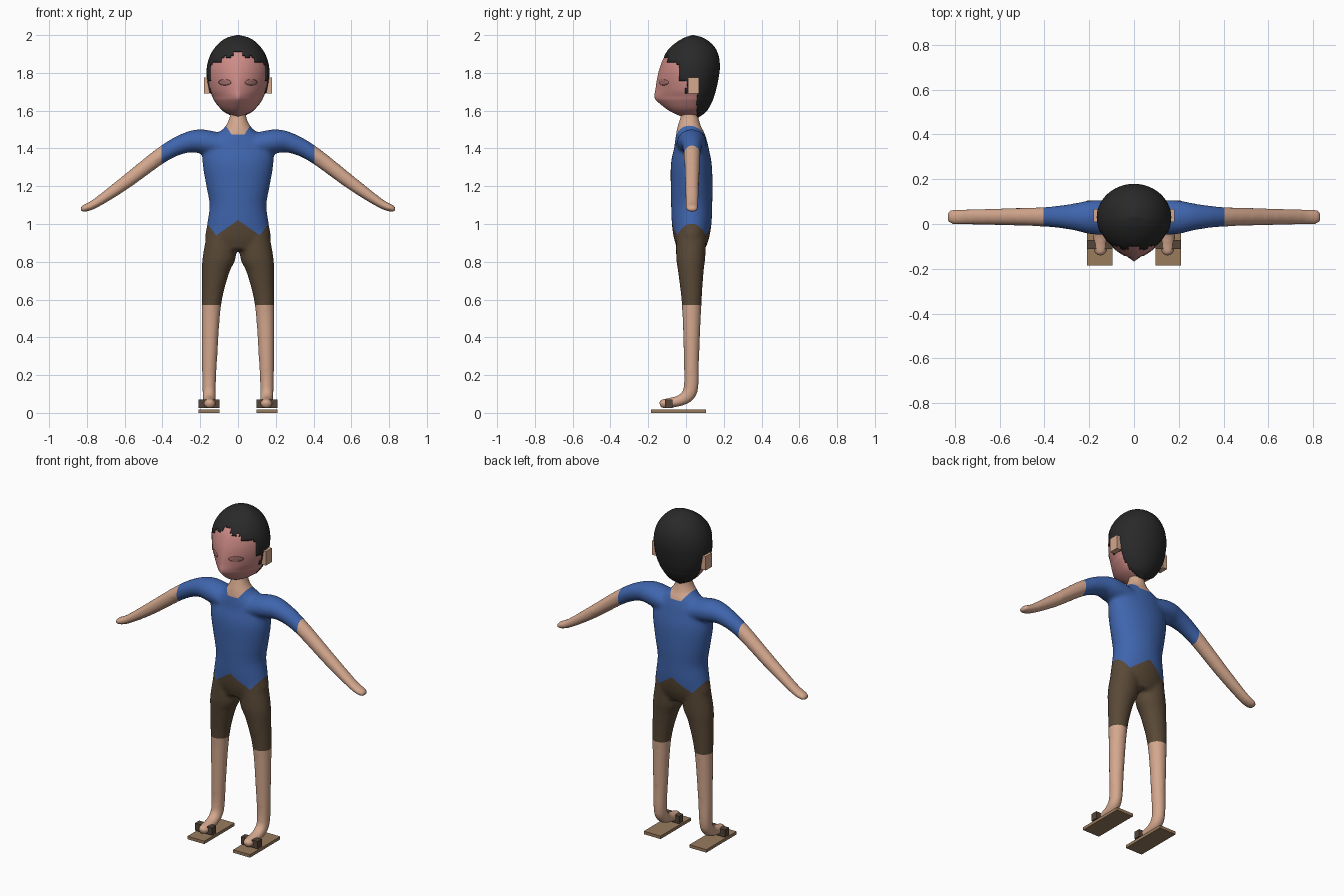
import bpy, bmesh, math
from mathutils import Vector
from mathutils.bvhtree import BVHTree

cube = bpy.data.objects.get("Cube")
if cube:
    bpy.data.objects.remove(cube, do_unlink=True)


def material(name, *rgb):
    m = bpy.data.materials.new(name)
    m.use_nodes = True
    m.diffuse_color = (*rgb, 1)
    bsdf = m.node_tree.nodes["Principled BSDF"]
    bsdf.inputs["Base Color"].default_value = (*rgb, 1)
    bsdf.inputs["Roughness"].default_value = 0.8
    return m


SKIN = material("skin", 0.66, 0.39, 0.27)
FACE = material("rosy face", 0.62, 0.26, 0.24)
EYE = material("eye", 0.38, 0.17, 0.16)
HAIR = material("black hair", 0.022, 0.022, 0.022)
SHIRT = material("blue shirt", 0.05, 0.13, 0.42)
SHORTS = material("brown shorts", 0.1, 0.066, 0.037)
SOLE = material("tan sole", 0.32, 0.2, 0.11)
STRAP = material("dark strap", 0.09, 0.06, 0.04)


def make(name, bm, mats, smooth=True):
    bmesh.ops.recalc_face_normals(bm, faces=bm.faces)
    me = bpy.data.meshes.new(name)
    bm.to_mesh(me)
    bm.free()
    for m in mats:
        me.materials.append(m)
    for p in me.polygons:
        p.use_smooth = smooth
    ob = bpy.data.objects.new(name, me)
    bpy.context.collection.objects.link(ob)
    return ob


def skin_rings(bm, rings):
    """Join closed loops of points with quads and cap both ends."""
    loops = [[bm.verts.new(p) for p in r] for r in rings]
    n = len(loops[0])
    for a, b in zip(loops, loops[1:]):
        for i in range(n):
            j = (i + 1) % n
            bm.faces.new((a[i], a[j], b[j], b[i]))
    bm.faces.new(loops[0][::-1])
    bm.faces.new(loops[-1])


def catmull(rows, steps):
    """Smoothly resample rows of numbers."""
    out = []
    for i in range(len(rows) - 1):
        quad = [rows[max(i - 1, 0)], rows[i], rows[i + 1], rows[min(i + 2, len(rows) - 1)]]
        for s in range(steps):
            t = s / steps
            out.append([b + 0.5 * t * (c - a + t * (2*a - 5*b + 4*c - d + t * (3*(b - c) + d - a)))
                        for a, b, c, d in zip(*quad)])
    return out + [list(rows[-1])]


def tube(bm, rows, side, segs=32):
    """Rows of x, y, z, radius along side, radius across."""
    rows = catmull(rows, 5)
    centres = [Vector(r[:3]) for r in rows]
    rings = []
    for i, r in enumerate(rows):
        t = centres[min(i + 1, len(rows) - 1)] - centres[max(i - 1, 0)]
        across = t.cross(side).normalized()
        rings.append([centres[i] + side * r[3] * math.cos(a) + across * r[4] * math.sin(a)
                      for a in (k * math.tau / segs for k in range(segs))])
    skin_rings(bm, rings)


X, Y = Vector((1, 0, 0)), Vector((0, 1, 0))

# Torso and neck, then legs with feet and arms, fused into one body
bm = bmesh.new()
tube(bm, [(0, .025, .86, .12, .07), (0, .028, .92, .172, .092), (0, .03, 1.0, .163, .105),
          (0, .03, 1.1, .151, .109), (0, .03, 1.2, .168, .111), (0, .028, 1.32, .188, .108),
          (0, .028, 1.4, .185, .092), (0, .023, 1.46, .14, .08), (0, .018, 1.5, .082, .068),
          (0, .018, 1.54, .054, .055), (0, .02, 1.58, .042, .045), (0, .02, 1.63, .04, .04)], X)
for s in (1, -1):
    tube(bm, [(s*.085, .028, .95, .08, .08), (s*.1, .025, .82, .088, .077),
              (s*.119, .026, .74, .072, .067), (s*.141, .03, .57, .052, .052),
              (s*.15, .029, .3, .041, .041), (s*.153, .028, .15, .036, .039),
              (s*.153, .012, .095, .035, .037), (s*.152, -.03, .066, .034, .03),
              (s*.15, -.085, .053, .033, .027), (s*.15, -.125, .048, .03, .025),
              (s*.15, -.14, .046, .018, .014)], X)
    tube(bm, [(s*.06, .028, 1.41, .08, .06), (s*.19, .03, 1.437, .076, .064),
              (s*.28, .032, 1.428, .058, .053), (s*.4, .032, 1.368, .044, .043),
              (s*.6, .032, 1.217, .038, .036), (s*.75, .032, 1.112, .035, .025),
              (s*.81, .032, 1.084, .034, .02), (s*.834, .032, 1.077, .022, .011)], Y)
rough = make("body_rough", bm, [])
mod = rough.modifiers.new("fuse", 'REMESH')
mod.mode = 'VOXEL'
mod.voxel_size = 0.01
mod = rough.modifiers.new("relax", 'SMOOTH')
mod.factor = 0.5
mod.iterations = 8
fused = bpy.data.meshes.new_from_object(rough.evaluated_get(bpy.context.evaluated_depsgraph_get()))
bm = bmesh.new()
bm.from_mesh(fused)
bpy.data.objects.remove(rough, do_unlink=True)
bpy.data.meshes.remove(fused)

# Clothing edges as distance from the middle against height
WAIST = [(0, 1.02), (.115, .94), (.3, 1.18)]
COLLAR = [(0, 1.475), (.035, 1.475), (.2, 1.73)]


def height(profile, x):
    for (x0, z0), (x1, z1) in zip(profile, profile[1:]):
        if x <= x1:
            return z0 + (z1 - z0) * (x - x0) / (x1 - x0)
    return profile[-1][1]


def cut(point, normal, keep):
    faces = [f for f in bm.faces if keep(f.calc_center_median())]
    edges = {e for f in faces for e in f.edges}
    verts = {v for f in faces for v in f.verts}
    bmesh.ops.bisect_plane(bm, geom=faces + list(edges) + list(verts), dist=1e-5,
                           plane_co=point, plane_no=normal)


for profile, low, high in ((WAIST, .88, 1.12), (COLLAR, 1.42, 1.6)):
    for s in (1, -1):
        for (x0, z0), (x1, z1) in zip(profile, profile[1:]):
            cut((s * x0, 0, 0), X, lambda c: low < c.z < high and abs(c.x) < .3)
            cut((s * x0, 0, z0), (s * (z0 - z1), 0, x1 - x0),
                lambda c: low < c.z < high and x0 < s * c.x < x1)
cut((0, 0, .57), (0, 0, 1), lambda c: c.z < .65)
for s in (1, -1):
    cut((s * .405, 0, 0), X, lambda c: .3 < s * c.x < .5)

for f in bm.faces:
    c = f.calc_center_median()
    x = abs(c.x)
    if x > .405 or c.z < .57 or (x < .2 and c.z > height(COLLAR, x)):
        f.material_index = 0
    else:
        f.material_index = 2 if c.z < height(WAIST, x) else 1
make("body", bm, [SKIN, SHIRT, SHORTS])

# Head: height, half width, front, back, pointedness of the face
HEAD = catmull([(1.567, .012, -.02, .06, 0), (1.6, .08, -.09, .105, .2), (1.65, .122, -.153, .135, .4),
                (1.675, .135, -.167, .144, .45), (1.71, .15, -.162, .155, .35),
                (1.77, .16, -.153, .168, .2), (1.83, .16, -.138, .175, .1),
                (1.89, .143, -.112, .168, 0), (1.94, .11, -.07, .142, 0),
                (1.977, .064, -.015, .095, 0), (1.993, .01, .03, .045, 0)], 5)
MID = Vector((0, .03, 1.78))


def head_mesh(grow):
    mesh = bmesh.new()
    rings = []
    for z, w, front, back, k in HEAD:
        ring = []
        for i in range(72):
            a = i * math.tau / 72
            sn, cs = math.sin(a), math.cos(a)
            y = MID.y - (back - MID.y) * cs
            if cs > 0:
                y = MID.y + (front - MID.y) * (cs * (1 - k) + (1 - abs(sn)) * k)
            ring.append(MID + (Vector((w * sn, y, z)) - MID) * grow)
        rings.append(ring)
    skin_rings(mesh, rings)
    return mesh


def is_hair(c):
    if c.y < -.035:
        return c.z > 1.915 - .5 * abs(c.x) + .008 * math.sin(abs(c.x) * 110)
    return c.z > (1.76 if c.y < 0 else 1.69 if c.y < .06 else 0)


bm = head_mesh(1)
bmesh.ops.recalc_face_normals(bm, faces=bm.faces)
tree = BVHTree.FromBMesh(bm)
make("head", bm, [FACE])

bm = head_mesh(1.03)
bmesh.ops.delete(bm, geom=[f for f in bm.faces if not is_hair(f.calc_center_median())], context='FACES')
hair = make("hair", bm, [HAIR])
mod = hair.modifiers.new("thickness", 'SOLIDIFY')
mod.thickness = 0.008
mod.offset = -1


def box(name, x, y, z, mat):
    """Box from its extents on each axis."""
    b = bmesh.new()
    bmesh.ops.create_cube(b, size=1)
    for v in b.verts:
        v.co = [(lo + hi) / 2 + c * (hi - lo) for c, (lo, hi) in zip(v.co, (x, y, z))]
    make(name, b, [mat], smooth=False)


for s, side in ((1, "left"), (-1, "right")):
    # Eye plate laid on the face
    bm = bmesh.new()
    rings = []
    for r in (1, .8, .5, .05):
        ring = []
        for i in range(24):
            a = i * math.tau / 24
            x, z = s * .07 + .035 * r * math.cos(a), 1.75 + .017 * r * math.sin(a)
            hit = tree.ray_cast(Vector((x, -1, z)), Y)[0]
            ring.append((x, hit.y + (.001 if r == 1 else -.004), z))
        rings.append(ring)
    skin_rings(bm, rings)
    make(side + "_eye", bm, [EYE])

    # Ear and sandal
    box(side + "_ear", sorted((s * .15, s * .18)), (.01, .068), (1.69, 1.775), SKIN)
    box(side + "_sandal_sole", sorted((s * .097, s * .21)), (-.185, .105), (0, .018), SOLE)
    box(side + "_sandal_strap", sorted((s * .097, s * .21)), (-.112, -.072), (.025, .07), STRAP)
